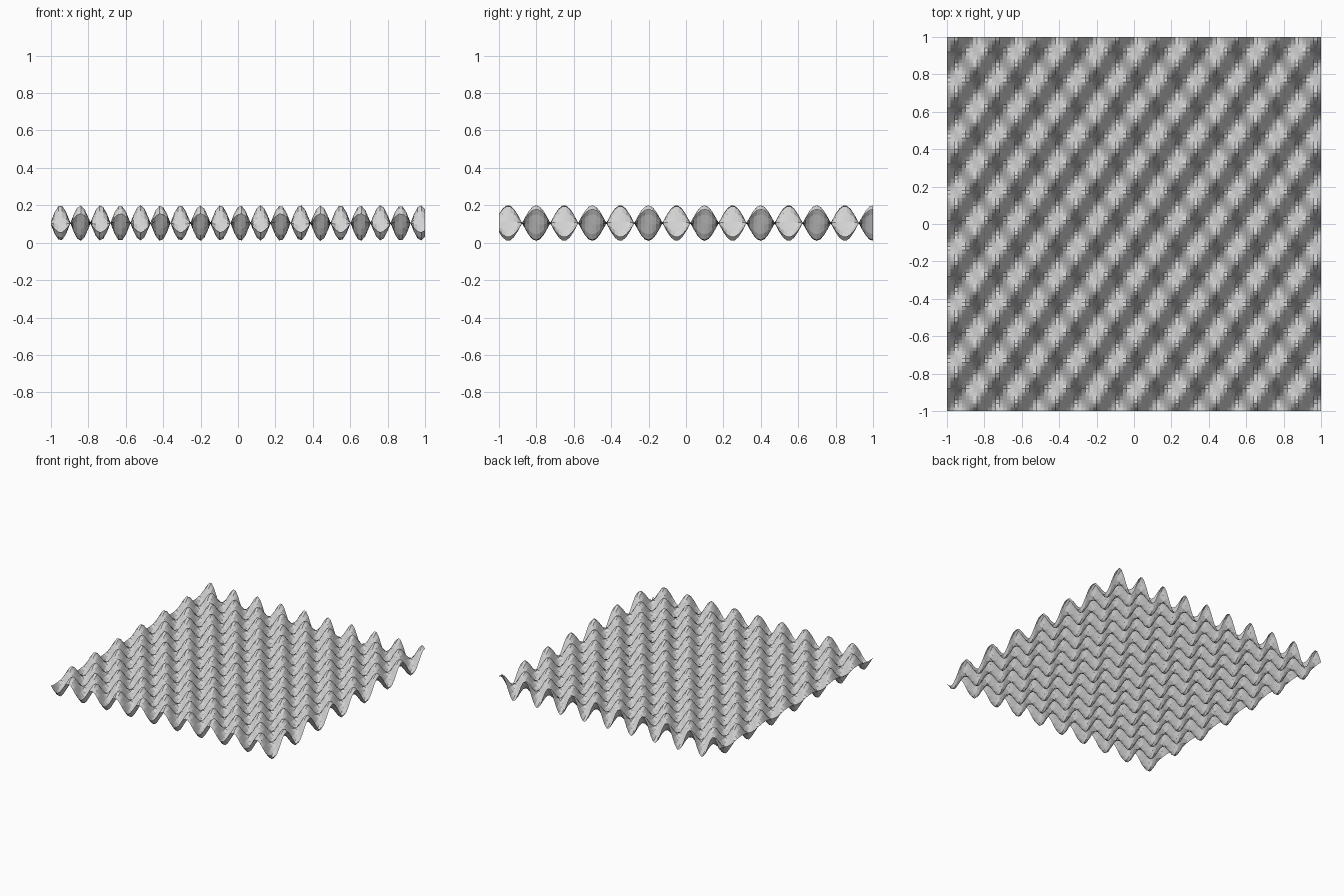
import bpy, bmesh, math

if "Cube" in bpy.data.objects:
    bpy.data.objects.remove(bpy.data.objects["Cube"])

STEPS = 100                # grid cells along each side
HALF_X, HALF_Y = 0.107, 0.15   # half wavelengths
START_X, START_Y = -1.003, -1.026
MID, AMP = 0.105, 0.095


def height(x, y):
    """Product of two sine waves, giving alternating bumps and hollows."""
    wave_x = math.sin(math.pi * (x - START_X) / HALF_X)
    wave_y = math.sin(math.pi * (y - START_Y) / HALF_Y)
    return MID - AMP * wave_x * wave_y


# Light grey material
grey = bpy.data.materials.new("light_grey")
grey.diffuse_color = (0.65, 0.65, 0.65, 1)
grey.use_nodes = True
grey.node_tree.nodes["Principled BSDF"].inputs["Base Color"].default_value = grey.diffuse_color

# Rippled sheet: flat grid displaced by the wave
bm = bmesh.new()
bmesh.ops.create_grid(bm, x_segments=STEPS, y_segments=STEPS, size=1)
for v in bm.verts:
    v.co.z = height(v.co.x, v.co.y)
mesh = bpy.data.meshes.new("rippled_sheet")
bm.to_mesh(mesh)
bm.free()
mesh.materials.append(grey)
sheet = bpy.data.objects.new("rippled_sheet", mesh)
bpy.context.collection.objects.link(sheet)
